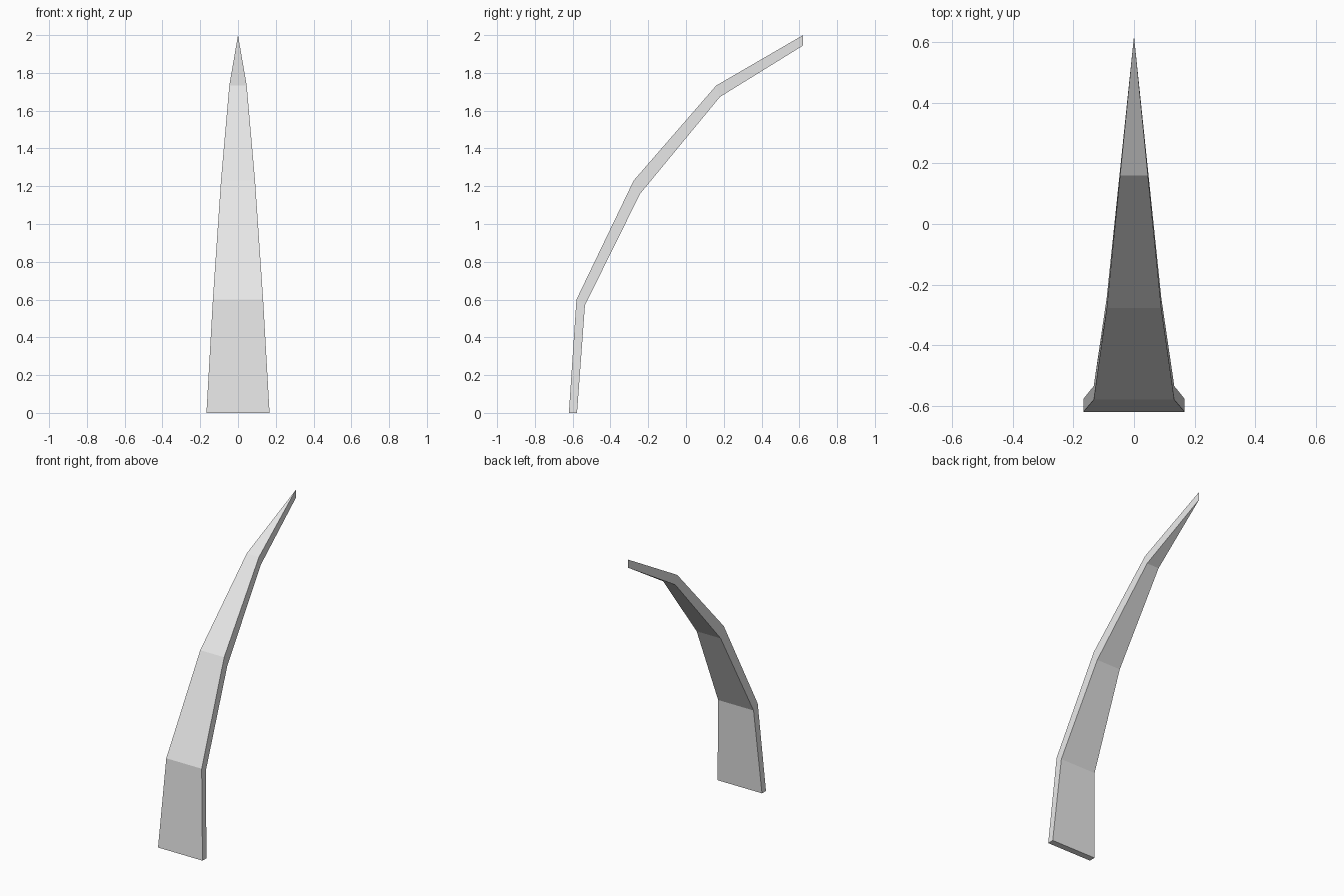
import bpy
import bmesh

cube = bpy.data.objects.get("Cube")
if cube:
    bpy.data.objects.remove(cube, do_unlink=True)

# Plain grey material
grey = bpy.data.materials.new("light_grey")
grey.use_nodes = True
colour = (0.8, 0.8, 0.8, 1)
grey.diffuse_color = colour
grey.node_tree.nodes["Principled BSDF"].inputs["Base Color"].default_value = colour

# Stations from base to tip: half width, front (y, z), back (y, z)
stations = [
    (0.167, (-0.62, 0.0), (-0.577, 0.0)),
    (0.133, (-0.58, 0.60), (-0.535, 0.57)),
    (0.09, (-0.277, 1.23), (-0.243, 1.16)),
    (0.046, (0.16, 1.733), (0.18, 1.673)),
]
tip_front, tip_back = (0.62, 2.0), (0.62, 1.945)

# Curved tapering blade: four-cornered rings closed onto a vertical tip edge
bm = bmesh.new()
rings = []
for half, front, back in stations:
    corners = [(-half, *front), (half, *front), (half, *back), (-half, *back)]
    rings.append([bm.verts.new(c) for c in corners])
bm.faces.new(rings[0])
for low, high in zip(rings, rings[1:]):
    for i in range(4):
        j = (i + 1) % 4
        bm.faces.new((low[i], low[j], high[j], high[i]))

# Pointed end
front_point = bm.verts.new((0, *tip_front))
back_point = bm.verts.new((0, *tip_back))
fl, fr, br, bl = rings[-1]
bm.faces.new((fl, fr, front_point))
bm.faces.new((fr, br, back_point, front_point))
bm.faces.new((br, bl, back_point))
bm.faces.new((bl, fl, front_point, back_point))
bmesh.ops.recalc_face_normals(bm, faces=bm.faces)

mesh = bpy.data.meshes.new("curved_blade")
bm.to_mesh(mesh)
bm.free()
mesh.materials.append(grey)
blade = bpy.data.objects.new("curved_blade", mesh)
bpy.context.collection.objects.link(blade)
